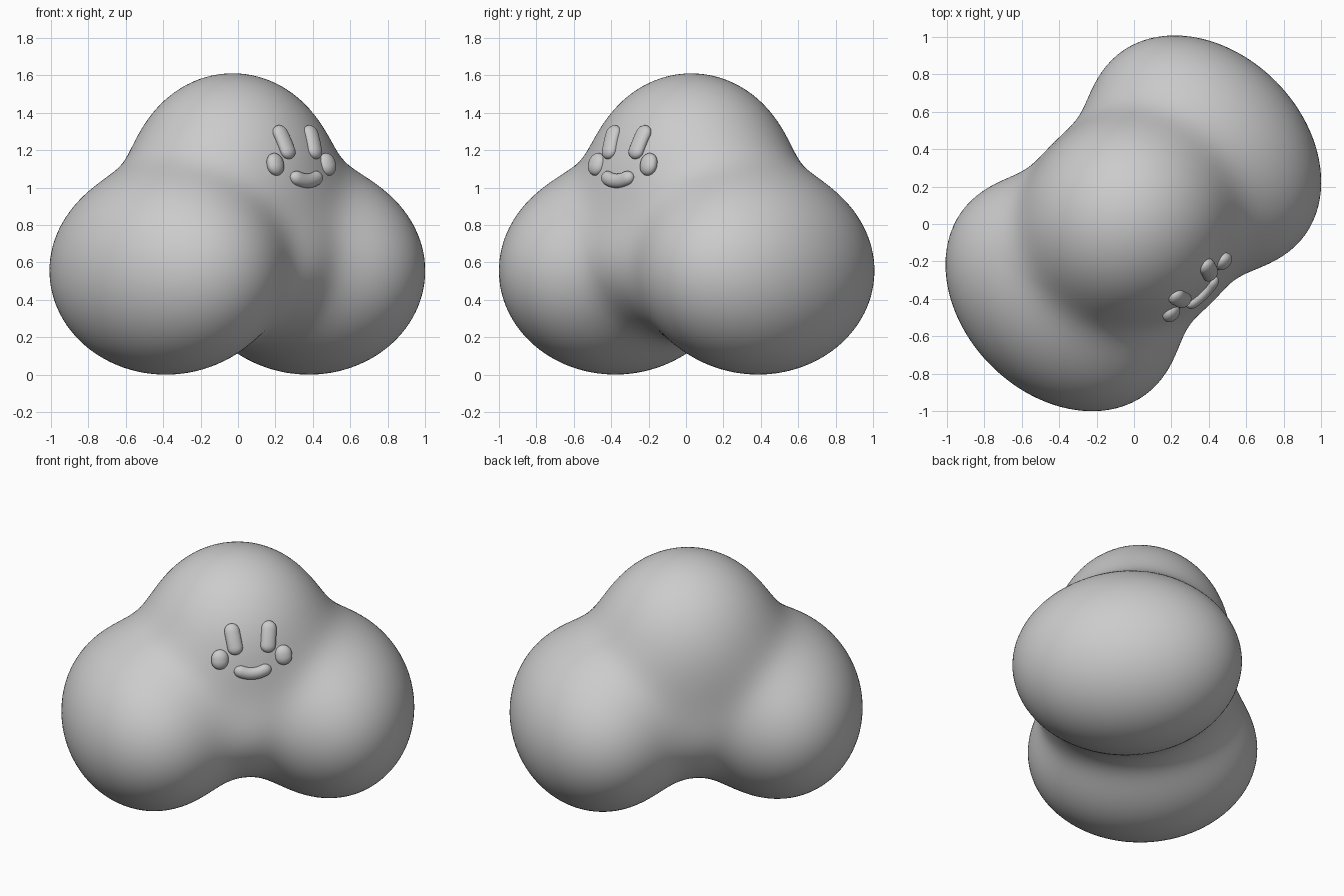
import bpy, bmesh, math
from mathutils import Vector

if "Cube" in bpy.data.objects:
    bpy.data.objects.remove(bpy.data.objects["Cube"])

# Local frame: the face looks diagonally towards +x, -y
SIDE = Vector((1, 1, 0)).normalized()
FRONT = Vector((1, -1, 0)).normalized()
UP = Vector((0, 0, 1))
BLEND = 0.105

# Lobes: centre and radii along (side, front, up)
LOBES = [
    ((-0.545, -0.005, 0.555), (0.53, 0.695, 0.553)),
    ((0.545, -0.005, 0.555), (0.53, 0.695, 0.553)),
    ((0.00, -0.04, 1.03), (0.56, 0.535, 0.58)),
    ((0.00, 0.00, 0.61), (0.30, 0.53, 0.33)),    # soft filling between the lobes
]


def field(s, f, u):
    """Smooth union of the lobes, negative inside."""
    total = 0.0
    for c, r in LOBES:
        a, b, d = s - c[0], f - c[1], u - c[2]
        k0 = math.sqrt((a / r[0])**2 + (b / r[1])**2 + (d / r[2])**2)
        k1 = math.sqrt((a / r[0]**2)**2 + (b / r[1]**2)**2 + (d / r[2]**2)**2)
        total += math.exp(-k0 * (k0 - 1) / max(k1, 1e-6) / BLEND)
    return -BLEND * math.log(max(total, 1e-300))


def hit(origin, direction):
    """Surface point along a ray that starts inside the body."""
    lo, hi = 0.0, 1.6
    for _ in range(26):
        mid = (lo + hi) / 2
        if field(*(origin + direction * mid)) < 0:
            lo = mid
        else:
            hi = mid
    return origin + direction * lo


def to_world(p):
    return SIDE * p[0] + FRONT * p[1] + UP * p[2]


def finish(name, bm):
    bmesh.ops.recalc_face_normals(bm, faces=bm.faces)
    for face in bm.faces:
        face.smooth = True
    mesh = bpy.data.meshes.new(name)
    bm.to_mesh(mesh)
    bm.free()
    obj = bpy.data.objects.new(name, mesh)
    bpy.context.collection.objects.link(obj)
    return obj


# Cloud-shaped body
bm = bmesh.new()
bmesh.ops.create_icosphere(bm, subdivisions=6, radius=1)
core = Vector((0, 0, 0.65))
for v in bm.verts:
    v.co = to_world(hit(core, v.co.normalized()))
finish("cloud_body", bm)


def pill(name, path, half, width, depth):
    """Rounded bead that follows path(t), lying on the body surface."""
    bm = bmesh.new()
    bmesh.ops.create_uvsphere(bm, u_segments=24, v_segments=24, radius=1)
    reach = half + width

    def centre(t):
        s, u = path(t)
        return hit(Vector((s, 0, u)), Vector((0, 1, 0))) + Vector((0, 0.004, 0))

    for v in bm.verts:
        t = max(-1, min(1, v.co.z))
        e = max(0, (abs(t) * reach - half) / width)
        r = math.sqrt(max(0, 1 - e * e))
        flat = math.hypot(v.co.x, v.co.y)
        cx, cy = (v.co.x / flat, v.co.y / flat) if flat > 1e-5 else (0, 0)
        tangent = (centre(t + 0.02) - centre(t - 0.02)).normalized()
        across = tangent.cross(Vector((0, 1, 0))).normalized()
        out = across.cross(tangent).normalized()
        if out.y < 0:
            out = -out
        v.co = to_world(centre(t) + across * (cx * r * width) + out * (cy * r * depth))
    finish(name, bm)


# Eyes and cheeks, mirrored left and right
for label, m in (("left", -1), ("right", 1)):
    pill(label + "_eye", lambda t: (m * (0.108 + 0.012 * t), 1.242 + 0.088 * t),
         0.052, 0.047, 0.032)
    pill(label + "_cheek", lambda t: (m * (0.196 - 0.004 * t), 1.124 + 0.059 * t),
         0.006, 0.053, 0.037)

# Smiling mouth
pill("mouth", lambda t: (0.11 * t, 1.036 + 0.034 * t * t), 0.072, 0.038, 0.032)
